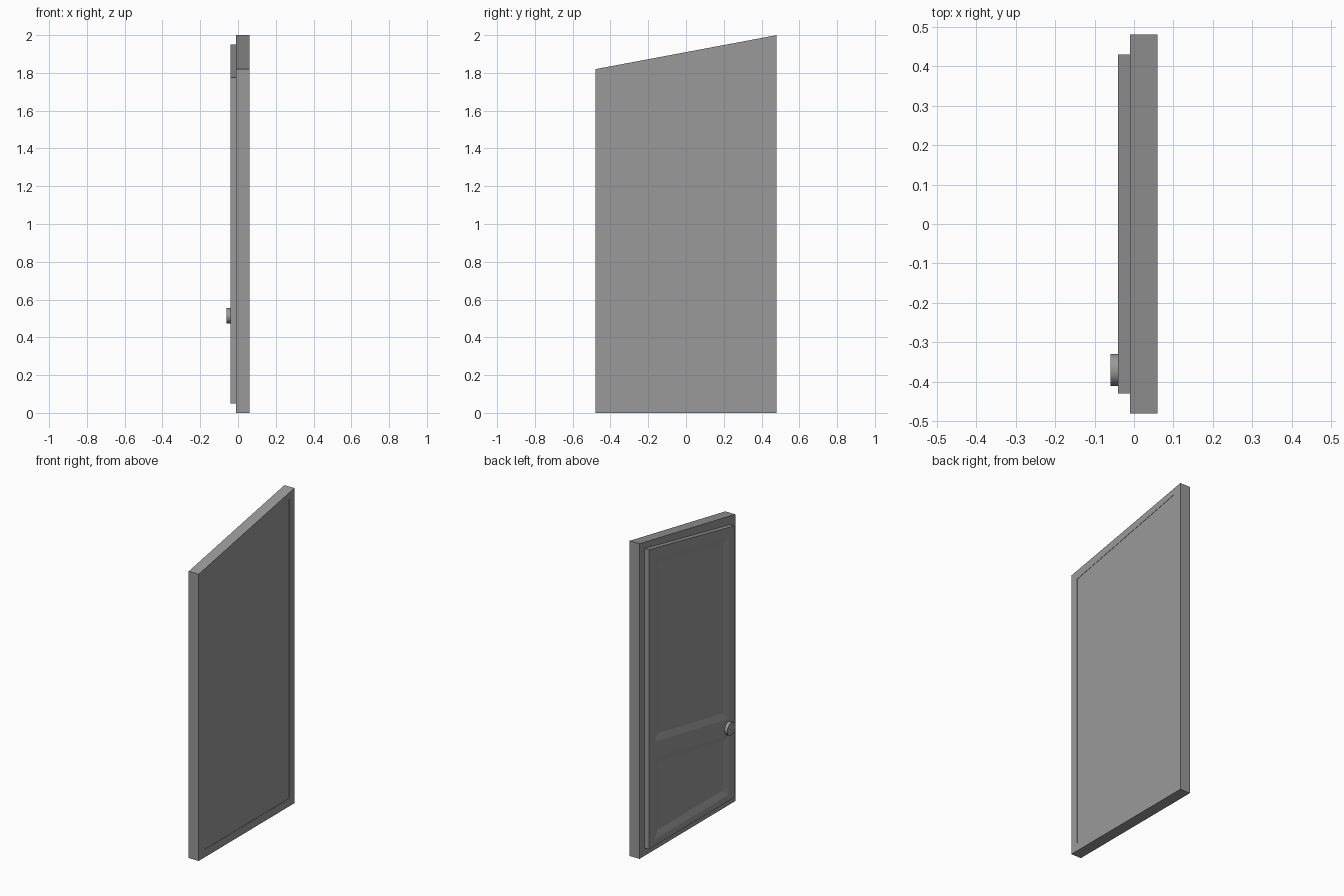
import bpy, bmesh, math

if "Cube" in bpy.data.objects:
    bpy.data.objects.remove(bpy.data.objects["Cube"])


def level(z, slope=0.0):
    """Edge height across the door, optionally sloping."""
    return lambda y: z + slope * y


def slab(name, ys, rows, x_front, x_back, holes=(), panels=()):
    """Thick grid in the y-z plane; rows are heights as functions of y."""
    bm = bmesh.new()
    v = [[bm.verts.new((x_front, y, r(y))) for y in ys] for r in rows]
    sunk = []
    for i in range(len(rows) - 1):
        for j in range(len(ys) - 1):
            if (i, j) in holes:
                continue
            f = bm.faces.new((v[i][j], v[i + 1][j], v[i + 1][j + 1], v[i][j + 1]))
            if (i, j) in panels:
                sunk.append(f.calc_center_median().copy())
    dup = bmesh.ops.extrude_face_region(bm, geom=list(bm.faces), use_keep_orig=True)
    for e in dup["geom"]:
        if isinstance(e, bmesh.types.BMVert):
            e.co.x = x_back
    bmesh.ops.recalc_face_normals(bm, faces=bm.faces)
    # recessed panels with sloping borders
    picks = [f for f in bm.faces
             if any((f.calc_center_median() - c).length < 1e-5 for c in sunk)]
    if picks:
        bmesh.ops.inset_individual(bm, faces=picks, thickness=0.04, depth=-0.012,
                                   use_even_offset=True)
    me = bpy.data.meshes.new(name)
    bm.to_mesh(me)
    bm.free()
    ob = bpy.data.objects.new(name, me)
    bpy.context.collection.objects.link(ob)
    return ob


HEAD = 0.18 / 0.96      # slope of the frame head
LEAF = 0.205            # slope of the leaf head

# Surrounding frame with sloped head
slab("door_frame", [-0.48, -0.43, 0.43, 0.48],
     [level(0), level(0.05), level(1.8625, LEAF), level(1.91, HEAD)],
     -0.01, 0.06, holes={(1, 1)})

# Door leaf with two recessed panels and a sloping middle rail
slab("door_leaf", [-0.43, -0.37, 0.37, 0.43],
     [level(0.05), level(0.09), level(0.54, HEAD), level(0.64, HEAD),
      level(1.80, LEAF), level(1.8625, LEAF)],
     -0.04, 0.058, panels={(1, 1), (3, 1)})

# Round door knob
bpy.ops.mesh.primitive_cylinder_add(vertices=32, radius=0.041, depth=0.022,
                                    location=(-0.049, -0.37, 0.513),
                                    rotation=(0, math.pi / 2, 0))
knob = bpy.context.object
knob.name = "door_knob"
bpy.ops.object.shade_smooth_by_angle()

# Dark grey finish
grey = bpy.data.materials.new("dark_grey")
grey.diffuse_color = (0.32, 0.32, 0.32, 1)
grey.use_nodes = True
grey.node_tree.nodes["Principled BSDF"].inputs["Base Color"].default_value = grey.diffuse_color
for ob in bpy.context.collection.objects:
    ob.data.materials.append(grey)
